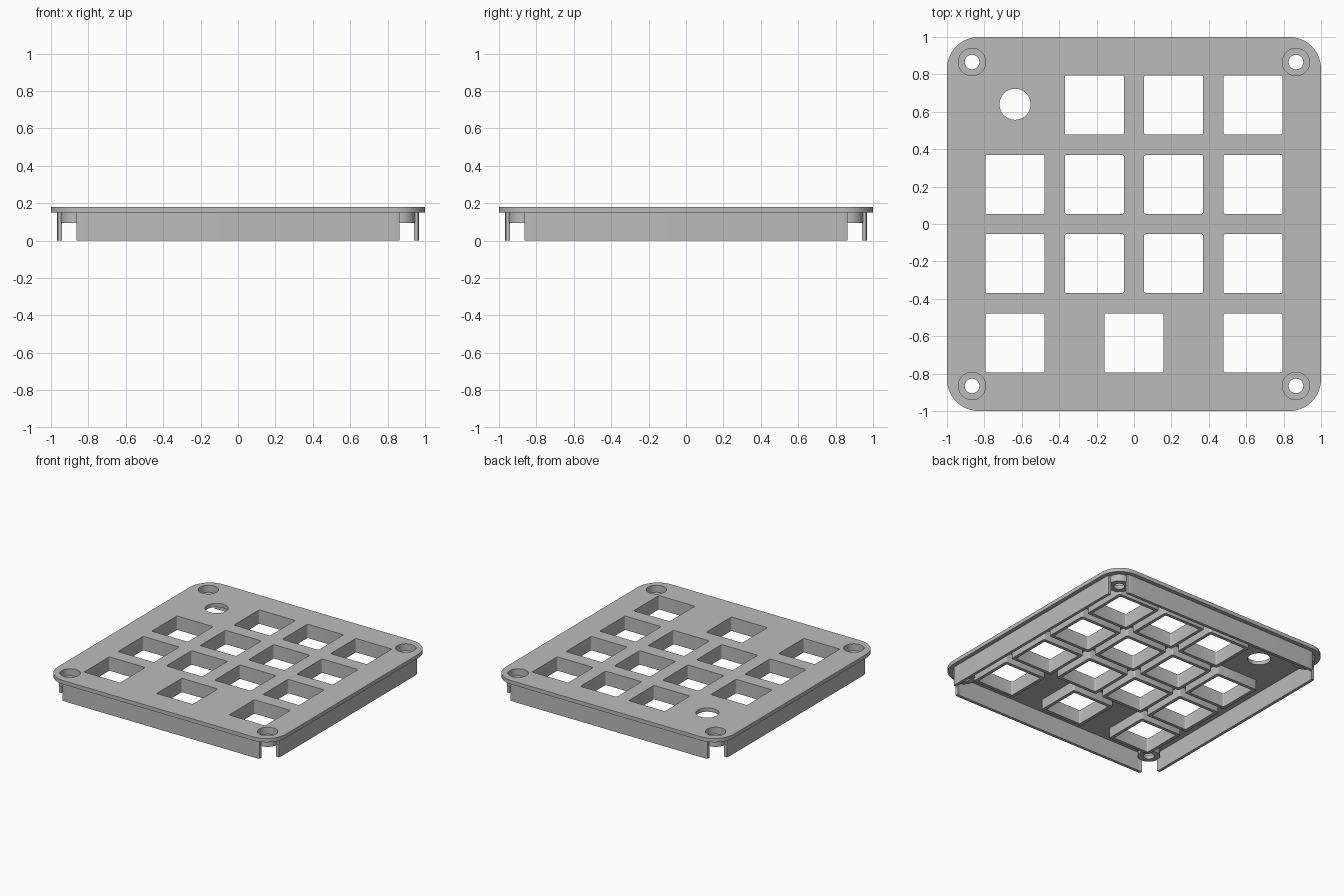
import bpy, bmesh
from math import sin, cos, pi, radians

cube = bpy.data.objects.get("Cube")
if cube:
    bpy.data.objects.remove(cube, do_unlink=True)

grey = bpy.data.materials.new("Plain grey")
grey.use_nodes = True
colour = (0.5, 0.5, 0.5, 1)
grey.diffuse_color = colour
grey.node_tree.nodes["Principled BSDF"].inputs["Base Color"].default_value = colour


def arc(cx, cy, r, start, end, n):
    return [(cx + r * cos(start + (end - start) * i / n),
             cy + r * sin(start + (end - start) * i / n)) for i in range(n + 1)]


def circle(cx, cy, r, n=48):
    return arc(cx, cy, r, 0, 2 * pi, n)[:-1]


def rounded_square(cx, cy, half, r, n):
    k, pts = half - r, []
    for q, (sx, sy) in enumerate([(1, 1), (-1, 1), (-1, -1), (1, -1)]):
        pts += arc(cx + sx * k, cy + sy * k, r, q * pi / 2, (q + 1) * pi / 2, n)
    return pts


def prism(name, loops, z0, z1):
    """Extrude closed outlines (inner loops become holes) from z0 to z1."""
    curve = bpy.data.curves.new(name, 'CURVE')
    curve.dimensions, curve.fill_mode = '2D', 'BOTH'
    curve.extrude = (z1 - z0) / 2
    for loop in loops:
        spline = curve.splines.new('POLY')
        spline.points.add(len(loop) - 1)
        for point, (x, y) in zip(spline.points, loop):
            point.co = (x, y, 0, 1)
        spline.use_cyclic_u = True
    temp = bpy.data.objects.new(name + " outline", curve)
    bpy.context.collection.objects.link(temp)
    graph = bpy.context.evaluated_depsgraph_get()
    mesh = bpy.data.meshes.new_from_object(temp.evaluated_get(graph))
    bpy.data.objects.remove(temp, do_unlink=True)
    bm = bmesh.new()
    bm.from_mesh(mesh)
    bmesh.ops.remove_doubles(bm, verts=bm.verts, dist=0.0001)
    bmesh.ops.recalc_face_normals(bm, faces=bm.faces)
    bmesh.ops.translate(bm, verts=bm.verts, vec=(0, 0, (z0 + z1) / 2))
    bm.to_mesh(mesh)
    bm.free()
    mesh.materials.clear()
    mesh.materials.append(grey)
    obj = bpy.data.objects.new(name, mesh)
    bpy.context.collection.objects.link(obj)
    bpy.ops.object.select_all(action='DESELECT')
    bpy.context.view_layer.objects.active = obj
    obj.select_set(True)
    bpy.ops.object.shade_smooth_by_angle(angle=radians(30))
    return obj


PITCH, HOLE, RIM = 0.424, 0.158, 0.025
TOP, UNDER = 0.18, 0.15
SCREW = 0.866
cols = [(i - 1.5) * PITCH for i in range(4)]

# Square openings: a grid with one missing at the back and three wide at the front
openings = [(x, y) for y in cols[1:] for x in cols if (x, y) != (cols[0], cols[3])]
openings += [(x, cols[0]) for x in (cols[0], 0, cols[3])]
corners = [(sx * SCREW, sy * SCREW) for sx in (-1, 1) for sy in (-1, 1)]

# Top plate with all openings
loops = [rounded_square(0, 0, 1, 0.17, 16)]
loops += [rounded_square(x, y, HOLE, 0.01, 4) for x, y in openings]
loops += [circle(x, y, 0.073) for x, y in corners]
loops.append(circle(cols[0], 0.64, 0.083))
prism("top_plate", loops, UNDER, TOP)

# Collars under the square openings
for x, y in openings:
    prism("opening_collar", [rounded_square(x, y, HOLE + RIM, 0.012, 4),
                             rounded_square(x, y, HOLE, 0.01, 4)], 0.07, UNDER)

# Counterbored screw bosses
for x, y in corners:
    prism("screw_boss_sleeve", [circle(x, y, 0.08), circle(x, y, 0.073)], 0.125, UNDER)
    prism("screw_boss_base", [circle(x, y, 0.08), circle(x, y, 0.039)], 0.095, 0.125)

# Skirt walls, stopping short at the corners where they begin to curve
OUT, THICK, BEND = 0.968, 0.023, 0.14
k = OUT - BEND
half_angle = radians(15)
outer = arc(k, -k, BEND, -half_angle, 0, 4) + arc(k, k, BEND, 0, half_angle, 4)
inner = [(x - THICK, y) for x, y in reversed(outer)]
for name, q in (("left_wall", 0), ("back_wall", 1), ("right_wall", 2), ("front_wall", 3)):
    c, s = round(cos(q * pi / 2)), round(sin(q * pi / 2))
    prism(name, [[(x * c - y * s, x * s + y * c) for x, y in outer + inner]], 0, UNDER)
